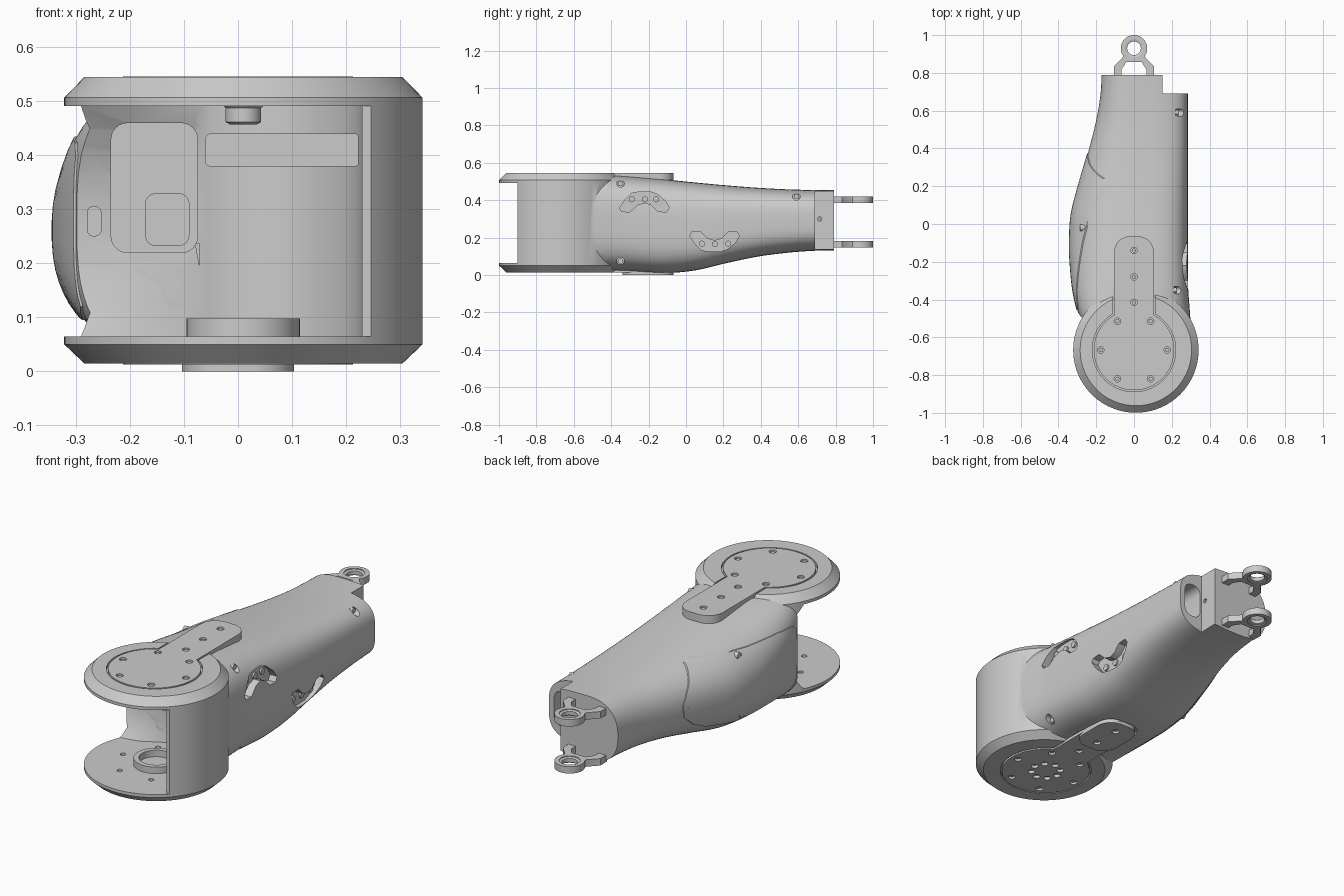
import bpy, bmesh
from math import sin, cos, pi, acos, radians, degrees, copysign

if "Cube" in bpy.data.objects:
    bpy.data.objects.remove(bpy.data.objects["Cube"])

CX, CY = 0.01, -0.667          # pivot centre of the big joint


def loft(name, rings, closed=False):
    """Skin a list of equal-length rings; cap the ends unless the loop closes."""
    bm = bmesh.new()
    vs = [[bm.verts.new(p) for p in r] for r in rings]
    n = len(rings[0])
    pairs = list(zip(vs, vs[1:])) + ([(vs[-1], vs[0])] if closed else [])
    for a, b in pairs:
        for i in range(n):
            j = (i + 1) % n
            bm.faces.new((a[i], a[j], b[j], b[i]))
    if not closed:
        bm.faces.new(vs[0])
        bm.faces.new(vs[-1])
    bmesh.ops.recalc_face_normals(bm, faces=bm.faces)
    me = bpy.data.meshes.new(name)
    bm.to_mesh(me)
    bm.free()
    ob = bpy.data.objects.new(name, me)
    bpy.context.collection.objects.link(ob)
    return ob


def place(u, v, w, axis):
    return {'x': (w, u, v), 'y': (u, w, v), 'z': (u, v, w)}[axis]


def prism(name, pts, lo, hi, axis='z'):
    return loft(name, [[place(u, v, w, axis) for u, v in pts] for w in (lo, hi)])


def arc(cx, cy, r, a0, a1, n):
    return [(cx + r * cos(radians(a0 + (a1 - a0) * i / n)),
             cy + r * sin(radians(a0 + (a1 - a0) * i / n))) for i in range(n + 1)]


def circle(cx, cy, r, n=24):
    return arc(cx, cy, r, 0, 360, n)[:-1]


def lathe(name, cx, cy, prof, closed=False, n=48):
    return loft(name, [[(x, y, z) for x, y in circle(cx, cy, r, n)] for r, z in prof], closed)


def rrect(u0, u1, v0, v1, r):
    return (arc(u1 - r, v1 - r, r, 0, 90, 6) + arc(u0 + r, v1 - r, r, 90, 180, 6)
            + arc(u0 + r, v0 + r, r, 180, 270, 6) + arc(u1 - r, v0 + r, r, 270, 360, 6))


def keyhole(R, w, top, r=.08):
    a = degrees(acos(w / R))
    return (arc(0, CY, R, a, -180 - a, 48) + arc(-w + r, top - r, r, 180, 90, 8)
            + arc(w - r, top - r, r, 90, 0, 8))


def boolean(ob, cutters, op='DIFFERENCE', keep=False):
    for c in cutters:
        m = ob.modifiers.new('b', 'BOOLEAN')
        m.object, m.operation, m.solver = c, op, 'EXACT'
    dg = bpy.context.evaluated_depsgraph_get()
    me = bpy.data.meshes.new_from_object(ob.evaluated_get(dg))
    ob.modifiers.clear()
    ob.data = me
    if not keep:
        for c in cutters:
            bpy.data.objects.remove(c)


# arm body: y, left x, right x, bottom z, top z, left squareness
SECTIONS = [(-.52, -.28, .30, .022, .538, 4.2), (-.45, -.302, .295, .022, .537, 3.8),
            (-.34, -.325, .287, .022, .531, 3.1), (-.2, -.338, .285, .013, .519, 2.6),
            (-.1, -.341, .285, .010, .51, 2.4), (.05, -.332, .285, .025, .495, 2.3),
            (.2, -.295, .285, .06, .481, 2.3), (.38, -.243, .285, .098, .467, 2.3),
            (.55, -.20, .285, .12, .458, 2.3), (.69, -.177, .285, .13, .455, 2.4),
            (.79, -.172, .285, .132, .455, 2.4)]


def body(name, grow=0.0, n=72, sub=4):
    S = [SECTIONS[0]] + SECTIONS + [SECTIONS[-1]]
    rows = []
    for k in range(1, len(S) - 2):
        for s in range(sub):
            t = s / sub
            rows.append([.5 * (2 * b + (c - a) * t + (2 * a - 5 * b + 4 * c - d) * t * t
                               + (3 * b - a - 3 * c + d) * t ** 3)
                         for a, b, c, d in zip(*S[k - 1:k + 3])])
    rows.append(SECTIONS[-1])
    rings = []
    for y, xl, xr, zb, zt, sq in rows:
        ring = []
        for i in range(n):
            c, s = cos(2 * pi * (i + .5) / n), sin(2 * pi * (i + .5) / n)
            e = 2 / (3.4 if c > 0 else sq)
            w = (xr if c > 0 else -xl) + grow
            ring.append((copysign(w * abs(c) ** e, c), y,
                         (zb + zt) / 2 + copysign(((zt - zb) / 2 + grow) * abs(s) ** e, s)))
        rings.append(ring)
    return loft(name, rings)


# main shell: chamfered drum joined to the lofted arm
shell = body('arm_shell')
drum = lathe('drum', CX, CY, [(.295, .015), (.332, .05), (.332, .507), (.295, .545)], n=96)
boolean(shell, [drum], 'UNION')

# joint cavity open to the front and left; its left wall flares towards both plates
levels = [.065 + .427 * i / 10 for i in range(11)]
cavity = loft('cavity_cut', [[(x, y, z) for x, y in
                              [(.5, -1.1), (.5, -.9), (.23, -.9)] + arc(0, -.66, .23, 0, 108, 24)
                              + [(-.2, -.45 - .06 * f), (-.5, -.485 - .08 * f), (-.5, -1.1)]]
                             for z in levels for f in [(abs(z - .2785) / .2135) ** 2.5]])
step = prism('step_cut', rrect(-.06, .225, .38, .44, .01), -.6, -.40, 'y')
pocket = prism('pocket_cut', rrect(-.235, -.075, .22, .46, .03), -.7, -.2, 'y')

# side panel on the left, a slightly raised skin trimmed by an outline
panel = body('side_panel', .004)
trim = prism('panel_trim', [(-.455, .12), (-.455, .4), (-.42, .425), (-.3, .435), (-.1, .437), (.05, .446),
                            (.19, .462), (.24, .455), (.28, .42), (.34, .36), (.375, .31), (.37, .25), (.3, .19),
                            (.2, .14), (0, .1), (-.4, .095)], -.6, -.1, 'x')
boolean(panel, [trim], 'INTERSECT')
boolean(panel, [cavity, pocket], keep=True)

# end notch, cable channel, cover recesses
cuts = [cavity, step, pocket,
        prism('end_cut', [(.15, .69), (.5, .69), (.5, 1), (.15, 1)], -.1, .7),
        prism('channel_cut', rrect(.16, .255, .205, .38, .04), .45, .72, 'y'),
        prism('top_recess', keyhole(.221, .112, -.058), .528, .7),
        prism('bottom_recess', keyhole(.221, .112, -.058), -.1, .028)]

# curved tool recesses on the right side with bolts inside
crescent = [(-.355, .36), (-.325, .405), (-.29, .438), (-.25, .445), (-.19, .445), (-.15, .43), (-.11, .395),
            (-.09, .36), (-.105, .337), (-.15, .34), (-.185, .375), (-.22, .387), (-.26, .375), (-.3, .337),
            (-.345, .34)]
cuts.append(prism('crescent_a', crescent, .243, .4, 'x'))
cuts.append(prism('crescent_b', [(y + .375, .57 - z) for y, z in crescent], .243, .4, 'x'))
for i, (y, z) in enumerate([(-.29, .405), (-.22, .405), (-.16, .405), (.085, .168), (.155, .165), (.225, .168)]):
    prism('recess_bolt_%d' % i, circle(y, z, .016), .235, .252, 'x')

# countersunk screws on the right side
for i, (x, y, z) in enumerate([(.234, -.35, .49), (.234, -.35, .075), (.243, .59, .42), (.15, .715, .3)]):
    r = .02 if i < 3 else .011
    cuts.append(prism('screw_cut', circle(y, z, r), x - .022, x + .1, 'x'))
    prism('side_screw_%d' % i, circle(y, z, r * .7), x - .03, x - .008, 'x')

# raised screws on the left panel
for i, (x, y, z) in enumerate([(-.279, -.02, .42), (-.25, .33, .29), (-.309, 0, .145)]):
    prism('panel_screw_%d' % i, circle(y, z, .018), x - .006, x + .03, 'x')

# bolt pattern shared by both covers
bolts = [(0, -.14), (0, -.28), (0, -.415)] + circle(0, CY, .176, 6)

# through holes of the lower joint plate
plate_holes = [prism('plate_hole', circle(x, y, .013, 16), -.1, .2) for x, y in bolts[3:]]
boolean(shell, cuts + plate_holes)

# keyhole covers with bolt holes; the lower one has a raised strap and a hub pattern
top_cover = prism('top_cover', keyhole(.213, .104, -.066), .497, .546)
boolean(top_cover, [prism('c', circle(x, y, .017), .53, .7) for x, y in bolts])
low_cover = prism('bottom_cover', keyhole(.213, .104, -.066), .013, .05)
strap = prism('bottom_strap', rrect(-.104, .104, -.34, -.066, .08), 0, .04)
boolean(low_cover, [prism('c', circle(x, y, .017), -.1, .03)
                    for x, y in bolts[2:] + circle(0, CY, .07, 8)])
boolean(strap, [prism('c', circle(x, y, .017), -.1, .018) for x, y in bolts[:2]])
for i, (x, y) in enumerate(bolts):
    prism('top_bolt_%d' % i, circle(x, y, .011), .525, .54)
    prism('bottom_bolt_%d' % i, circle(x, y, .011), .008 if i < 2 else .02, .035)

# bosses inside the joint and the details at the back of the cavity
lathe('lower_boss', CX, CY, [(.105, .05), (.105, .098), (.08, .098), (.08, .05)], True)
lathe('upper_boss', CX, CY, [(.024, .457), (.033, .462), (.033, .488), (.045, .5)])
prism('pocket_connector', rrect(-.172, -.09, .232, .33, .02), -.36, -.19, 'y')
prism('wall_bump', rrect(-.28, -.253, .25, .306, .012), -.485, -.44, 'y')

# two fork eyes at the far end, each with a bearing ring
half = [(.065, .78), (.065, .82), (.04, .858)]
outer = [(.105, .78), (.105, .835), (.06, .882)]
fork = (outer + arc(0, .93, .07, -35, 215, 40) + [(-x, y) for x, y in outer[::-1]]
        + [(-x, y) for x, y in half] + half[::-1])
for name, z0, z1 in (('upper', .385, .42), ('lower', .147, .182)):
    eye = prism(name + '_fork_eye', fork, z0, z1)
    boolean(eye, [prism('c', circle(0, .93, .048, 40), z0 - .1, z1 + .1)])
    lathe(name + '_bearing', 0, .93, [(.05, z0 + .004), (.05, z1 - .004), (.036, z1 - .008), (.036, z0 + .008)], True)

# smooth shading with crisp edges
for ob in bpy.data.objects:
    ob.select_set(True)
bpy.context.view_layer.objects.active = shell
bpy.ops.object.shade_smooth_by_angle(angle=radians(32))
